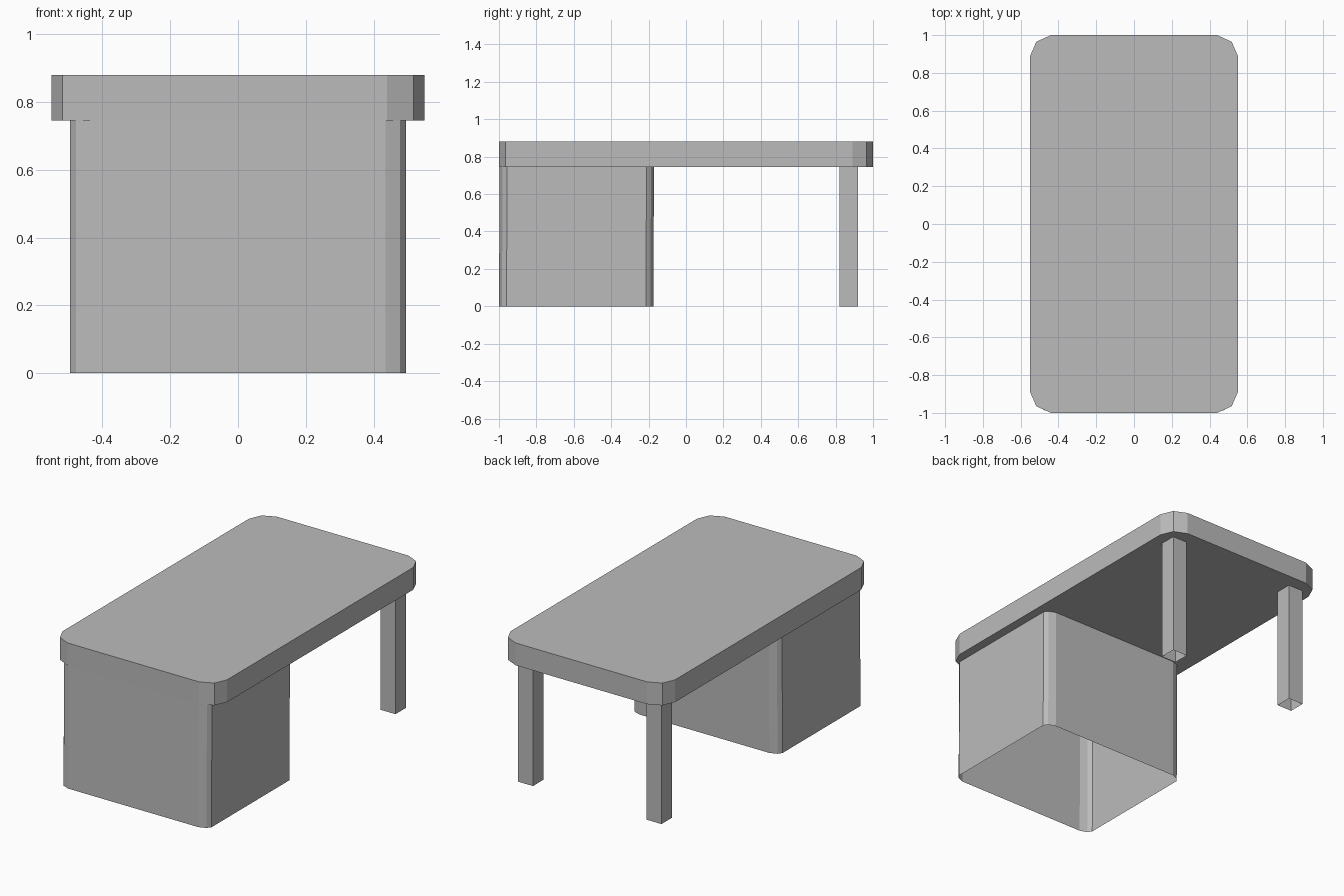
import bpy
import bmesh

cube = bpy.data.objects.get("Cube")
if cube:
    bpy.data.objects.remove(cube, do_unlink=True)

grey = bpy.data.materials.new("plain_grey")
grey.use_nodes = True
colour = (0.5, 0.5, 0.5, 1)
grey.diffuse_color = colour
grey.node_tree.nodes["Principled BSDF"].inputs["Base Color"].default_value = colour

TOP_Z = 0.88
UNDERSIDE = 0.745


def rounded_outline(x, y0, y1, corner):
    """Counter-clockwise outline; corner lists (inset x, inset y) from side to end."""
    back = [(x - dx, y1 - dy) for dx, dy in corner]
    front = [(x - dx, y0 + dy) for dx, dy in reversed(corner)]
    right = front + back
    return right + [(-px, py) for px, py in reversed(right)]


def prism(name, outline, z0, z1, capped, lean=0):
    """Extrude an outline upward; uncapped prisms are thin open shells."""
    bm = bmesh.new()
    low = [bm.verts.new((x, y, z0)) for x, y in outline]
    high = [bm.verts.new((x, y + lean, z1)) for x, y in outline]
    for i in range(len(low)):
        j = (i + 1) % len(low)
        bm.faces.new((low[i], low[j], high[j], high[i]))
    if capped:
        bm.faces.new(high)
        bm.faces.new(low[::-1])
    mesh = bpy.data.meshes.new(name)
    bm.to_mesh(mesh)
    bm.free()
    mesh.materials.append(grey)
    obj = bpy.data.objects.new(name, mesh)
    bpy.context.collection.objects.link(obj)
    return obj


# Solid desk top with two-step corners
top_corner = [(0, 0.11), (0.033, 0.035), (0.11, 0)]
prism("desk_top", rounded_outline(0.55, -1, 1, top_corner), UNDERSIDE, TOP_Z, True)

# Hollow pedestal, open underneath and leaning very slightly back
pedestal_corner = [(0, 0.04), (0.017, 0.016), (0.06, 0)]
prism("pedestal", rounded_outline(0.495, -1, -0.175, pedestal_corner),
      0, UNDERSIDE, False, lean=0.004)

# Two hollow square legs at the back
for name, x in (("left_leg", 0.43), ("right_leg", -0.43)):
    h, y = 0.05, 0.87
    square = [(x - h, y - h), (x + h, y - h), (x + h, y + h), (x - h, y + h)]
    prism(name, square, 0, UNDERSIDE, False)
